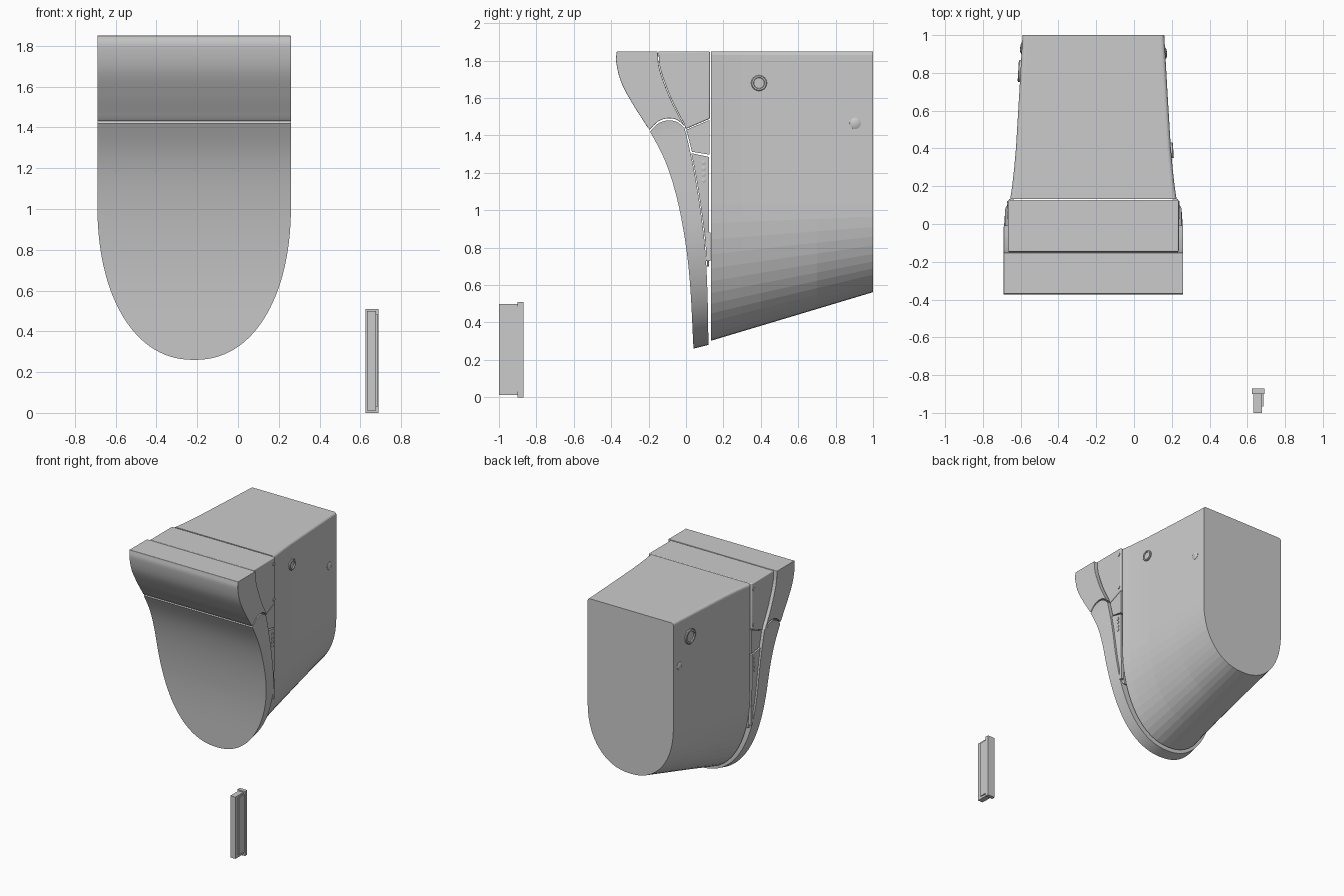
import bpy, bmesh, math
from mathutils import Vector, Matrix

if "Cube" in bpy.data.objects:
    bpy.data.objects.remove(bpy.data.objects["Cube"])

CX, TOP, ZS, N = -0.215, 1.85, 1.03, 2.2   # centre line, top, start of the U bend, bend roundness


def make(name, verts, faces, smooth=True, bevel=0):
    me = bpy.data.meshes.new(name)
    me.from_pydata(verts, [], faces)
    bm = bmesh.new()
    bm.from_mesh(me)
    bmesh.ops.remove_doubles(bm, verts=bm.verts, dist=1e-4)
    bmesh.ops.recalc_face_normals(bm, faces=bm.faces)
    bm.to_mesh(me)
    bm.free()
    ob = bpy.data.objects.new(name, me)
    bpy.context.collection.objects.link(ob)
    if smooth:
        bpy.ops.object.select_all(action='DESELECT')
        bpy.context.view_layer.objects.active = ob
        ob.select_set(True)
        bpy.ops.object.shade_smooth_by_angle(angle=math.radians(30))
    if bevel:
        m = ob.modifiers.new("bevel", 'BEVEL')
        m.width, m.segments, m.limit_method, m.angle_limit = bevel, 3, 'ANGLE', math.radians(50)
    return ob


def spline(pts, n=8):
    p = [Vector(q) for q in pts]
    p = [2 * p[0] - p[1]] + p + [2 * p[-1] - p[-2]]
    out = []
    for i in range(1, len(p) - 2):
        a, b, c, d = p[i - 1:i + 3]
        for k in range(n):
            t = k / n
            out.append(0.5 * (2 * b + (c - a) * t + (2 * a - 5 * b + 4 * c - d) * t**2
                              + (3 * b - a - 3 * c + d) * t**3))
    return out + [p[-2]]


def y_at(curve, z):
    for a, b in zip(curve, curve[1:]):
        if b.y <= z <= a.y:
            return a.x + (b.x - a.x) * (a.y - z) / max(a.y - b.y, 1e-9)
    return curve[0].x if z > curve[0].y else curve[-1].x


def width(z, w, zb):
    t = min(1, max(0, (ZS - z) / (ZS - zb)))
    return w * (1 - t**N) ** (1 / N)


def prism(name, poly, w, bevel=0):
    n = len(poly)
    v = [(CX + s * w, y, z) for s in (-1, 1) for y, z in poly]
    f = [list(range(n)), list(range(n, 2 * n))]
    f += [(i, (i + 1) % n, n + (i + 1) % n, n + i) for i in range(n)]
    return make(name, v, f, bevel=bevel)


def rows_solid(name, rows, crown=()):
    """rows: (wf, yf, zf, wb, yb, zb) from bottom to top; crown: side arc over the last row"""
    v, f = [], []
    for wf, yf, zf, wb, yb, zb in rows:
        v += [(CX - wf, yf, zf), (CX + wf, yf, zf), (CX + wb, yb, zb), (CX - wb, yb, zb)]
    for i in range(len(rows) - 1):
        for k in range(4):
            a, b = 4 * i + k, 4 * i + (k + 1) % 4
            f.append((a, b, b + 4, a + 4))
    f.append((0, 1, 2, 3))
    e = 4 * (len(rows) - 1)
    left, right = [e], [e + 1]
    for y, z in crown:
        left.append(len(v))
        right.append(len(v) + 1)
        v += [(CX - rows[-1][0], y, z), (CX + rows[-1][0], y, z)]
    left.append(e + 3)
    right.append(e + 2)
    f += [(left[i], right[i], right[i + 1], left[i + 1]) for i in range(len(left) - 1)]
    if crown:
        f += [left, right]
    return make(name, v, f)


def box(name, lo, hi, bevel=0):
    v = [(x, y, z) for x in (lo[0], hi[0]) for y in (lo[1], hi[1]) for z in (lo[2], hi[2])]
    return make(name, v, [(0, 1, 3, 2), (4, 5, 7, 6), (0, 1, 5, 4), (2, 3, 7, 6),
                          (0, 2, 6, 4), (1, 3, 7, 5)], False, bevel)


def lathe_x(name, x, y, z, prof, n=24, tilt=0):
    """turned part on the x axis; prof holds (offset, radius) pairs"""
    v = [(o, r * math.cos(2 * math.pi * k / n), r * math.sin(2 * math.pi * k / n))
         for o, r in prof for k in range(n)]
    f = [(i * n + k, i * n + (k + 1) % n, (i + 1) * n + (k + 1) % n, (i + 1) * n + k)
         for i in range(len(prof) - 1) for k in range(n)]
    f += [list(range(n)), list(range((len(prof) - 1) * n, len(prof) * n))]
    M = Matrix.Translation((x, y, z)) @ Matrix.Rotation(tilt, 4, 'Z')
    return make(name, [M @ Vector(p) for p in v], f)


# side-view curves of the front shell
front = spline([(-.37, 1.85), (-.373, 1.79), (-.345, 1.68), (-.28, 1.56), (-.195, 1.425),
                (-.11, 1.26), (-.05, 1.07), (-.005, .84), (.022, .6), (.04, .26)])
back = spline([(-.152, 1.85), (-.14, 1.75), (-.085, 1.6), (-.035, 1.5), (-.008, 1.44),
               (.04, 1.23), (.075, 1.02), (.102, .8), (.115, .55), (.12, .28)])
arc = spline([(-.195, 1.42), (-.15, 1.463), (-.1, 1.48), (-.05, 1.473), (-.008, 1.44)], 4)

# front panel, rounded at the bottom
rows = []
steps = [(math.sin(math.pi / 2 * (1 - i / 30)), None) for i in range(31)]
steps += [(None, i / 10) for i in range(1, 11)]
for s, u in steps:
    zf = ZS - (ZS - .26) * s if u is None else ZS + (1.42 - ZS) * u
    zb = ZS - (ZS - .28) * s if u is None else ZS + (1.44 - ZS) * u
    rows.append((width(zf, .475, .26), y_at(front, zf), zf,
                 width(zb, .467, .28), y_at(back, zb), zb))
rows_solid("front_panel", rows, [(p.x, p.y) for p in arc[1:-1]])

# flared upper lip
poly = [(p.x, p.y) for p in front if p.y > 1.44]
poly += [(p.x, p.y + .011) for p in arc]
poly += [(p.x, p.y) for p in reversed(back) if p.y > 1.46]
prism("upper_lip", poly, .475, .012)

# filler pieces between the shell and the rear body
g = [(p.x + .004, p.y) for p in back if p.y > 1.44]
prism("upper_collar", g + [(.0, 1.435), (.128, 1.49), (.128, 1.85)], .452, .008)
prism("middle_collar", [(.002, 1.43), (.126, 1.483), (.126, 1.297), (.032, 1.313)], .448)
rows = []
for i in range(16):
    t = i / 15
    zf, zb = .7 + .605 * t, .7 + .585 * t
    rows.append((width(zf, .455, .27), y_at(back, zf) + .004, zf,
                 width(zb, .447, .29), .124, zb))
rows_solid("lower_collar", rows)

# tapered rear body
def section(y, w, zb, n=28, r=.02):
    pts = [(w - r + r * math.cos(a), TOP - r + r * math.sin(a))
           for a in [math.pi / 2 * (1 - i / 4) for i in range(5)]]
    for i in range(n + 1):
        a = math.pi * i / n
        c, s = math.cos(a), max(0, math.sin(a))
        pts.append((math.copysign(abs(c) ** (2 / N), c) * w, ZS - (ZS - zb) * s ** (2 / N)))
    pts += [(-x, z) for x, z in reversed(pts[:5])]
    return [(CX + x, y, z) for x, z in pts]


stations = [(.133, .44), (.2, .43), (.3, .419), (.4, .41), (.7, .392), (1, .375)]
secs = [section(y, w, .302 + (y - .133) * .3) for y, w in stations]
m = len(secs[0])
faces = [(i * m + k, i * m + (k + 1) % m, (i + 1) * m + (k + 1) % m, (i + 1) * m + k)
         for i in range(len(secs) - 1) for k in range(m)]
faces += [list(range(m)), list(range((len(secs) - 1) * m, len(secs) * m))]
make("rear_body", [p for s in secs for p in s], faces, False)

# right side: ring knob and domed button; left side: ring and button near the back
knob = [(-.02, .042), (.008, .042), (.012, .038), (.012, .03), (.004, .028), (.004, .001)]
dome = [(-.02, .03), (.002, .03), (.007, .02), (.009, .002)]
lathe_x("right_knob", CX + .411, .39, 1.68, knob, tilt=.07)
lathe_x("right_button", CX + .381, .905, 1.465, dome, tilt=.06)
flip = lambda prof: [(-o, r) for o, r in prof]
lathe_x("left_ring", CX - .386, .81, 1.68, flip([(o, r * 1.4) for o, r in knob]), tilt=-.06)
lathe_x("left_button", CX - .379, .93, 1.49, flip(dome), tilt=-.06)

# indicator studs, screws and clips on both edges
for side, s in (("right", 1), ("left", -1)):
    for i in range(4):
        lathe_x(f"{side}_stud_{i + 1}", CX + s * .447, .094, 1.255 - i * .032,
                [(-.01, .012), (.006, .012), (.008, .008)] if s > 0 else
                [(.01, .012), (-.006, .012), (-.008, .008)], 12)
    for i, z in enumerate((1.8, 1.52)):
        lathe_x(f"{side}_screw_{i + 1}", CX + s * .45, .108, z,
                [(-s * .01, .013), (s * .007, .013)], 12)
    x = CX + s * .435
    box(f"{side}_clip", (x - .012, .108, .73), (x + .012, .132, .88))

# loose side part: back plate, rib and raised side panel
box("loose_plate", (.625, -.9, 0), (.69, -.87, .51))
box("loose_rib", (.633, -1, .012), (.677, -.9, .5))
box("loose_panel", (.677, -.965, .03), (.685, -.9, .485))
